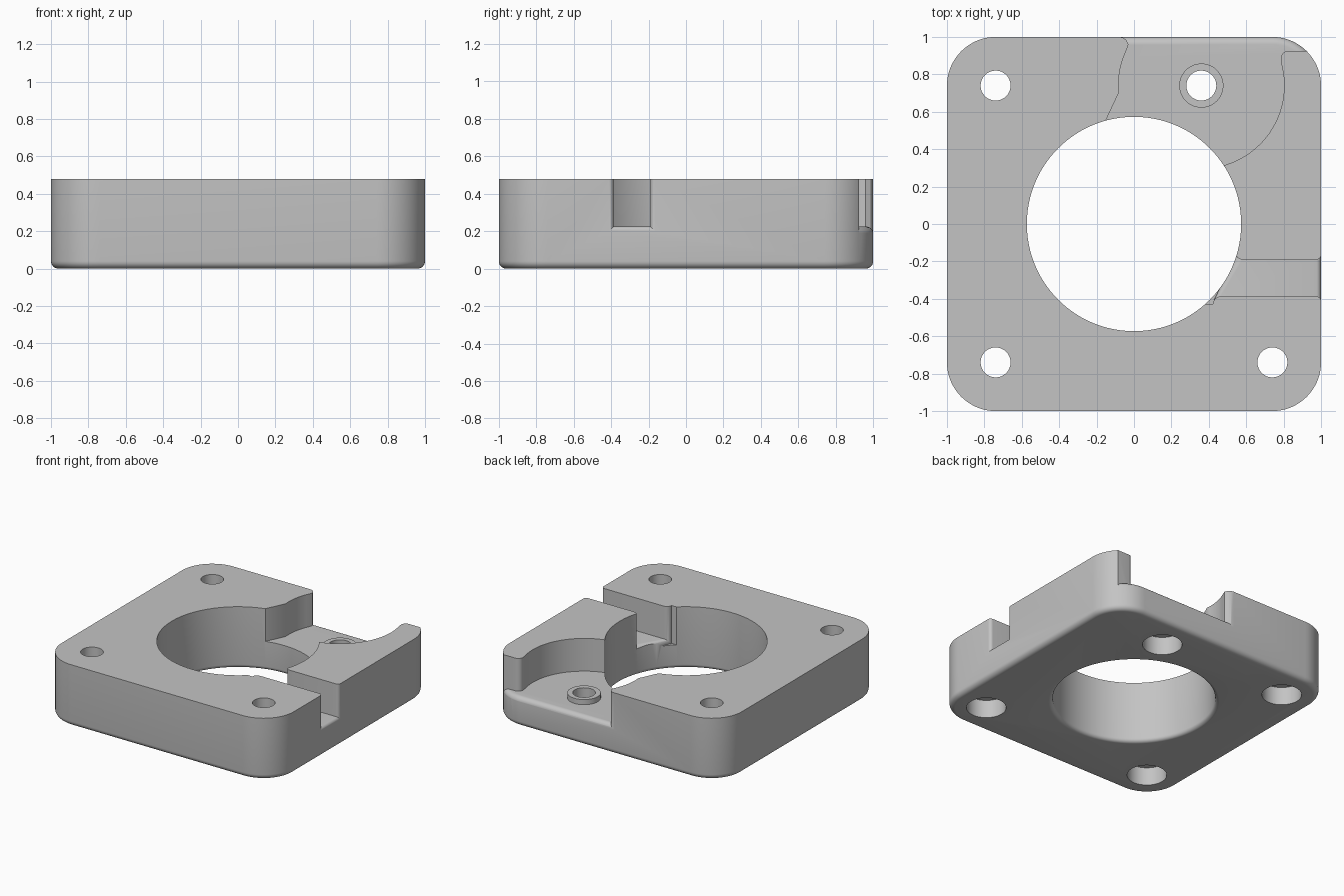
import bpy
import bmesh
from math import sin, cos, pi, radians, sqrt

default = bpy.data.objects.get("Cube")
if default:
    bpy.data.objects.remove(default, do_unlink=True)

HEIGHT = 0.48
FLOOR = 0.225
BORE = 0.573
ROUND = 0.04

grey = bpy.data.materials.new("matte grey")
grey.use_nodes = True
grey.diffuse_color = (0.55, 0.55, 0.55, 1)
grey.node_tree.nodes["Principled BSDF"].inputs["Base Color"].default_value = (0.55, 0.55, 0.55, 1)


def loft(name, sections):
    """Closed solid through rings of equal point count."""
    bm = bmesh.new()
    rings = [[bm.verts.new(p) for p in ring] for ring in sections]
    n = len(rings[0])
    for a, b in zip(rings, rings[1:]):
        for i in range(n):
            j = (i + 1) % n
            bm.faces.new((a[i], a[j], b[j], b[i]))
    bm.faces.new(rings[0][::-1])
    bm.faces.new(rings[-1])
    bmesh.ops.recalc_face_normals(bm, faces=bm.faces)
    mesh = bpy.data.meshes.new(name)
    bm.to_mesh(mesh)
    bm.free()
    obj = bpy.data.objects.new(name, mesh)
    bpy.context.collection.objects.link(obj)
    mesh.materials.append(grey)
    return obj


def arc(cx, cy, r, start, end, steps):
    angles = [radians(start + (end - start) * i / steps) for i in range(steps + 1)]
    return [(cx + r * cos(a), cy + r * sin(a)) for a in angles]


def at(points, z):
    return [(x, y, z) for x, y in points]


def rounded_square(half, radius):
    c = half - radius
    pts = []
    for k, (sx, sy) in enumerate([(1, 1), (-1, 1), (-1, -1), (1, -1)]):
        pts += arc(c * sx, c * sy, radius, 90 * k, 90 * k + 90, 16)
    return pts


def circle(x, y, r, steps=48):
    return arc(x, y, r, 0, 360 - 360 / steps, steps - 1)


def cylinder(name, x, y, r, low, high):
    ring = circle(x, y, r)
    return loft(name, [at(ring, low), at(ring, high)])


def combine(target, tool, operation):
    mod = target.modifiers.new("cut", "BOOLEAN")
    mod.operation = operation
    mod.solver = "EXACT"
    mod.object = tool
    bpy.context.view_layer.objects.active = target
    bpy.ops.object.modifier_apply(modifier=mod.name)
    bpy.data.objects.remove(tool, do_unlink=True)


quarter = [radians(90 * i / 6) for i in range(7)]

# Plate with rounded corners and a rounded lower edge
sections = []
for a in quarter:
    inset = ROUND * (1 - sin(a))
    sections.append(at(rounded_square(1 - inset, 0.26 - inset), ROUND * (1 - cos(a))))
plate = loft("mounting_plate", sections + [at(rounded_square(1, 0.26), HEIGHT)])

# Pocket around the offset screw, open to the back and to the bore
outline = [(-0.2, 0.45)]
outline += arc(0.36, 0.74, 0.443, 185, 154, 10)
outline += [(-0.03, 0.96), (-0.042, 0.985), (-0.06, 0.997), (-0.08, 1.0)]
outline += [(-0.08, 1.1), (1.1, 1.1), (1.1, 0.925)]
outline += arc(0.825, 0.885, 0.04, 90, 190, 6)
outline += arc(0.36, 0.74, 0.443, 14, -85, 24)
pocket = loft("pocket_cutter", [at(outline, 0.12), at(outline, 0.7)])

# Pocket floor, rounded where it meets the outer wall
sections = [at(rounded_square(1.001, 0.261), 0.05)]
for a in quarter:
    inset = ROUND * (1 - cos(a))
    sections.append(at(rounded_square(1.001 - inset, 0.261 - inset), FLOOR - ROUND * (1 - sin(a))))
combine(pocket, loft("pocket_floor", sections), "DIFFERENCE")
combine(plate, pocket, "DIFFERENCE")

# Raised collar around the offset screw hole
combine(plate, cylinder("screw_collar", 0.36, 0.74, 0.118, 0.15, 0.265), "UNION")

# Side slot, flared at both ends
low_y, high_y = -0.387, -0.19


def slot_ring(x_low, x_high, flare):
    a, b, z = low_y - flare, high_y + flare, FLOOR - flare
    return [(x_low, a, z), (x_high, b, z), (x_high, b, 0.7), (x_low, a, 0.7)]


in_low, in_high = (sqrt(BORE ** 2 - y * y) for y in (low_y, high_y))
rings = [slot_ring(in_low - 0.1, in_high - 0.1, ROUND)]
for a in quarter:
    s = ROUND * sin(a)
    rings.append(slot_ring(in_low + s, in_high + s, ROUND * (1 - cos(pi / 2 - a)) if a else ROUND))
rings[1:] = [slot_ring(in_low + ROUND * (1 - cos(a)), in_high + ROUND * (1 - cos(a)),
                       ROUND * (1 - sin(a))) for a in quarter]
edge = 0.025
for a in quarter:
    rings.append(slot_ring(1 - edge + edge * sin(a), 1 - edge + edge * sin(a), edge * (1 - cos(a))))
rings.append(slot_ring(1.1, 1.1, edge))
combine(plate, loft("slot_cutter", rings), "DIFFERENCE")

# Central bore with a softened lower rim
rim = 0.03
sections = [at(circle(0, 0, BORE + rim, 96), -0.1)]
for a in quarter:
    sections.append(at(circle(0, 0, BORE + rim * (1 - sin(a)), 96), rim * (1 - cos(a))))
sections.append(at(circle(0, 0, BORE, 96), 0.7))
combine(plate, loft("bore_cutter", sections), "DIFFERENCE")

# Screw holes with counterbores underneath
for x, y in [(-0.74, -0.74), (0.74, -0.74), (-0.74, 0.74), (0.36, 0.74)]:
    small, large = circle(x, y, 0.08), circle(x, y, 0.14)
    screw = loft("screw_cutter", [at(large, -0.1), at(large, 0.14), at(small, 0.14), at(small, 0.7)])
    combine(plate, screw, "DIFFERENCE")

# Smooth curved walls, crisp edges
bpy.ops.object.select_all(action="DESELECT")
plate.select_set(True)
bpy.context.view_layer.objects.active = plate
bpy.ops.object.shade_smooth_by_angle(angle=radians(30))
